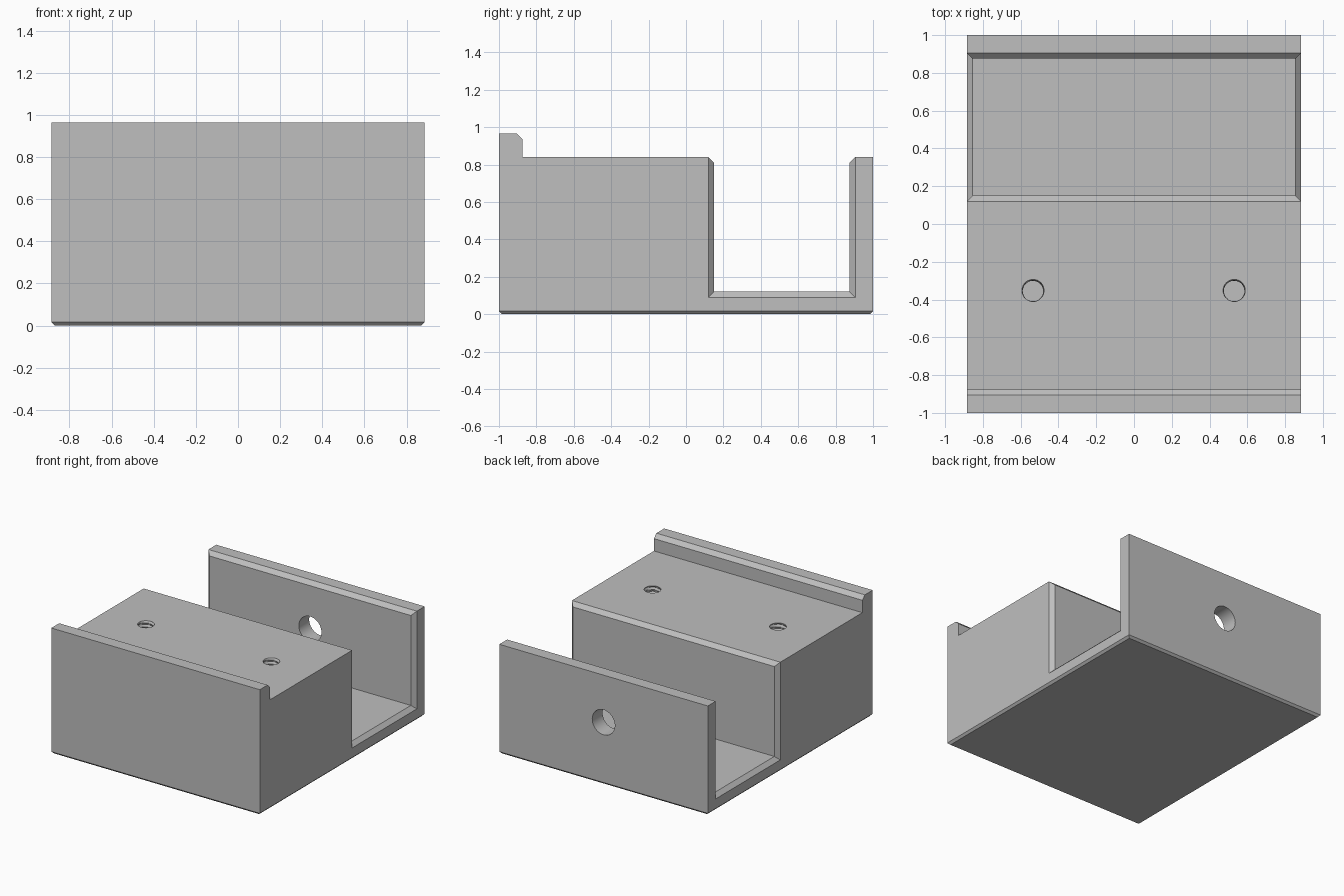
import bpy, bmesh
from math import sin, cos, pi
from mathutils import Matrix

if "Cube" in bpy.data.objects:
    bpy.data.objects.remove(bpy.data.objects["Cube"], do_unlink=True)

HALF_X, CHAMFER = 0.885, 0.03
DECK, LIP = 0.84, 0.965

grey = bpy.data.materials.new("light grey")
grey.use_nodes = True
grey.diffuse_color = (0.52, 0.52, 0.52, 1)
grey.node_tree.nodes["Principled BSDF"].inputs["Base Color"].default_value = (0.52, 0.52, 0.52, 1)


def make_object(name, bm):
    bmesh.ops.recalc_face_normals(bm, faces=bm.faces)
    mesh = bpy.data.meshes.new(name)
    bm.to_mesh(mesh)
    bm.free()
    mesh.materials.append(grey)
    obj = bpy.data.objects.new(name, mesh)
    bpy.context.scene.collection.objects.link(obj)
    return obj


def loft(bm, rings):
    """Skin a list of equal-length closed rings and cap both ends."""
    rows = [[bm.verts.new(p) for p in ring] for ring in rings]
    n = len(rows[0])
    for a, b in zip(rows, rows[1:]):
        for i in range(n):
            j = (i + 1) % n
            bm.faces.new((a[i], a[j], b[j], b[i]))
    bm.faces.new(rows[0])
    bm.faces.new(rows[-1])


def section(x, flare):
    """Side profile; the channel opens out by the flare at each end."""
    near, far, floor, top = 0.15 - flare, 0.875 + flare, 0.12 - flare, DECK - CHAMFER + flare
    pts = [(-1, 0), (-1, LIP), (-0.905, LIP), (-0.875, LIP - CHAMFER), (-0.875, DECK),
           (0.12, DECK), (near, top), (near, floor), (far, floor), (far, top),
           (0.905, DECK), (1, DECK), (1, 0)]
    return [(x, y, z) for y, z in pts]


# Block with lip, deck, chamfered channel and back wall
bm = bmesh.new()
inner = HALF_X - CHAMFER
loft(bm, [section(-HALF_X, CHAMFER), section(-inner, 0), section(inner, 0), section(HALF_X, CHAMFER)])
bmesh.ops.remove_doubles(bm, verts=bm.verts, dist=0.006)
bmesh.ops.recalc_face_normals(bm, faces=bm.faces)
bmesh.ops.dissolve_limit(bm, angle_limit=0.01, verts=bm.verts, edges=bm.edges)
base_edges = [e for e in bm.edges if all(v.co.z < 0.001 for v in e.verts)]
bmesh.ops.bevel(bm, geom=base_edges, offset=0.016, segments=1, affect='EDGES')
body = make_object("mounting_block", bm)


def cut(cutter):
    cutter.hide_render = True
    cutter.hide_set(True)
    mod = body.modifiers.new(cutter.name, 'BOOLEAN')
    mod.operation, mod.solver, mod.object = 'DIFFERENCE', 'EXACT', cutter


# Round hole through the back wall
bm = bmesh.new()
bmesh.ops.create_cone(bm, cap_ends=True, segments=48, radius1=0.096, radius2=0.096, depth=0.3,
                      matrix=Matrix.Translation((0, 0.94, 0.478)) @ Matrix.Rotation(pi / 2, 4, 'X'))
cut(make_object("wall_hole_cutter", bm))


# Blind threaded holes in the deck
def thread_ring(cx, z, pitch=0.032, sides=32):
    ring = []
    for i in range(sides):
        phase = (z / pitch - i / sides) % 1
        r = 0.054 + 0.009 * abs(2 * phase - 1)
        a = 2 * pi * i / sides
        ring.append((cx + r * cos(a), -0.355 + r * sin(a), z))
    return ring


for side, cx in (("left", 0.53), ("right", -0.535)):
    bm = bmesh.new()
    loft(bm, [thread_ring(cx, 0.4403 + 0.0053 * k) for k in range(80)])
    cut(make_object(side + "_thread_cutter", bm))

# Bake the cuts into the block and drop the helpers
bpy.context.view_layer.update()
baked = bpy.data.meshes.new_from_object(body.evaluated_get(bpy.context.evaluated_depsgraph_get()))
body.modifiers.clear()
body.data = baked
for obj in [o for o in bpy.data.objects if o.name.endswith("_cutter")]:
    bpy.data.objects.remove(obj, do_unlink=True)

bpy.ops.object.select_all(action='DESELECT')
body.select_set(True)
bpy.context.view_layer.objects.active = body
bpy.ops.object.shade_smooth_by_angle(angle=0.5)
